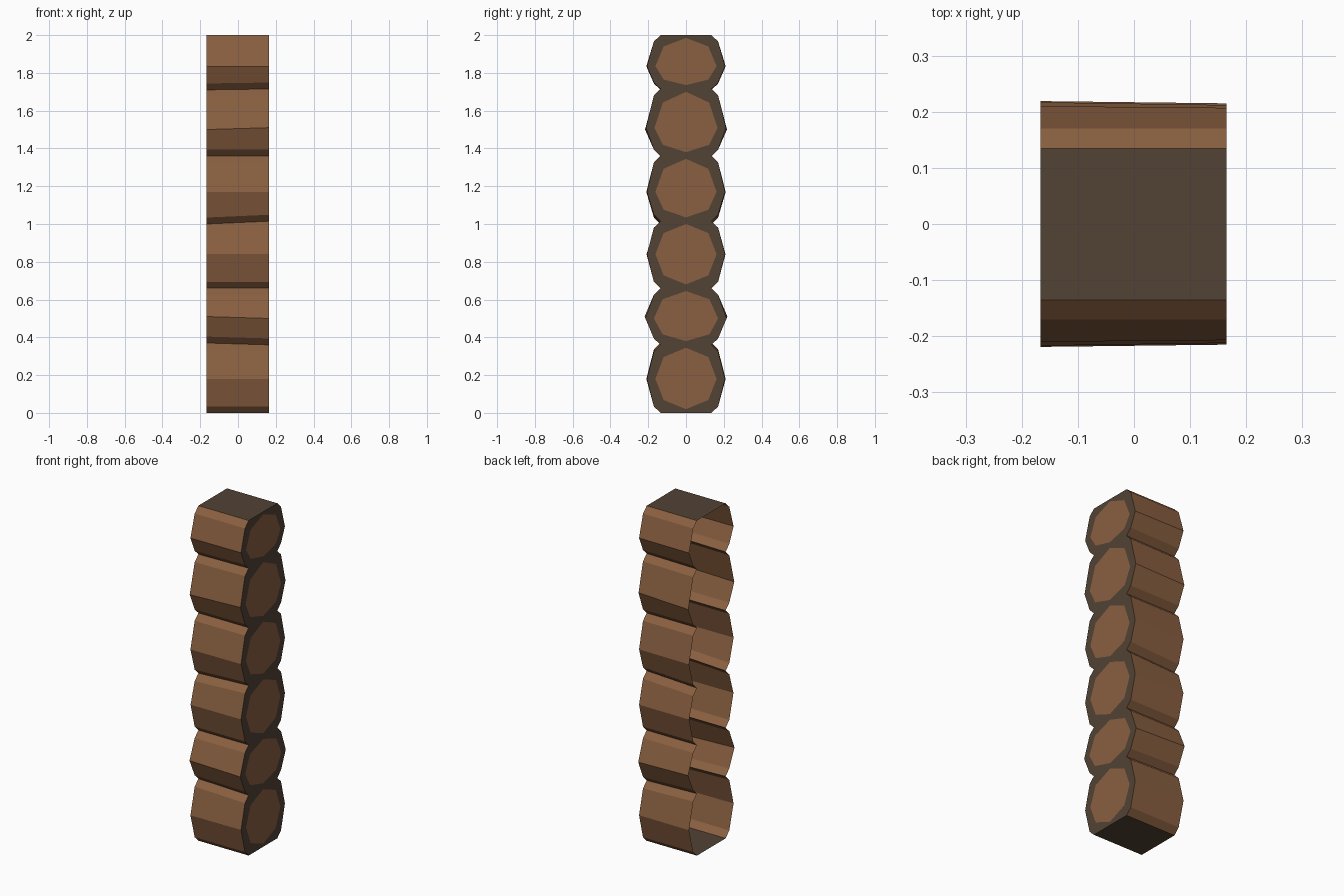
import bpy, bmesh

if "Cube" in bpy.data.objects:
    bpy.data.objects.remove(bpy.data.objects["Cube"])


def material(name, rgb):
    m = bpy.data.materials.new(name)
    m.diffuse_color = (*rgb, 1)
    m.use_nodes = True
    m.node_tree.nodes["Principled BSDF"].inputs["Base Color"].default_value = m.diffuse_color
    return m


wood = material("cut_wood", (0.25, 0.115, 0.052))
bark = material("dark_bark", (0.085, 0.055, 0.036))

X0, X1 = -0.167, 0.165
# seams between logs, log mid heights and half widths, at the open and capped ends
ENDS = {
    X0: ([0, .37, .66, 1.0, 1.36, 1.71, 2],
         [.18, .51, .84, 1.17, 1.50, 1.835],
         [.210, .219, .209, .210, .217, .210]),
    X1: ([0, .36, .66, 1.015, 1.36, 1.715, 2],
         [.18, .50, .84, 1.17, 1.51, 1.835],
         [.207, .215, .207, .207, .212, .207]),
}


def edge_profile(x):
    """Right-hand (y, z) outline of the stack from bottom to top."""
    seams, mids, widths = ENDS[x]
    pts = [(0.135, 0)]
    for i, (m, w) in enumerate(zip(mids, widths)):
        lo, hi = seams[i], seams[i + 1]
        pts += [(0.17, lo + 0.034), (w, m), (0.17, hi - 0.034), (0.135, hi)]
    return pts


def finish(name, bm, mats):
    me = bpy.data.meshes.new(name)
    bm.to_mesh(me)
    bm.free()
    for m in mats:
        me.materials.append(m)
    ob = bpy.data.objects.new(name, me)
    bpy.context.collection.objects.link(ob)
    return ob


# Stacked log shell: open at -x, capped at +x
bm = bmesh.new()
loops = []
for x in (X0, X1):
    right = edge_profile(x)
    outline = right + [(-y, z) for y, z in reversed(right)]
    loops.append([bm.verts.new((x, y, z)) for y, z in outline])
a, b = loops
n = len(a)
for i in range(n):
    j = (i + 1) % n
    f = bm.faces.new((a[i], a[j], b[j], b[i]))
    # flat top and bottom are bark
    f.material_index = 1 if i in (n // 2 - 1, n - 1) else 0

# End cap in strips from side to side
h = n // 2
for i in range(h - 1):
    f = bm.faces.new((b[i], b[i + 1], b[n - 2 - i], b[n - 1 - i]))
    f.material_index = 1
bmesh.ops.recalc_face_normals(bm, faces=bm.faces)
if max(bm.faces, key=lambda f: f.calc_center_median().z).normal.z < 0:
    bmesh.ops.reverse_faces(bm, faces=bm.faces)
finish("log_stack", bm, [wood, bark])

# Octagonal cut faces on the log ends
OCT = [(0, 1), (.73, .7), (1, 0), (.73, -.7), (0, -1), (-.73, -.7), (-1, 0), (-.73, .7)]
bm = bmesh.new()
seams, mids, widths = ENDS[X1]
for i, (m, w) in enumerate(zip(mids, widths)):
    up = seams[i + 1] - m - 0.015
    down = m - seams[i] - 0.02
    vs = [bm.verts.new((X1 + 0.0015, y * (w - 0.045), m + z * (up if z > 0 else down)))
          for y, z in reversed(OCT)]
    f = bm.faces.new(vs)
    f.normal_update()
    if f.normal.x < 0:
        f.normal_flip()
finish("log_end_faces", bm, [wood])
